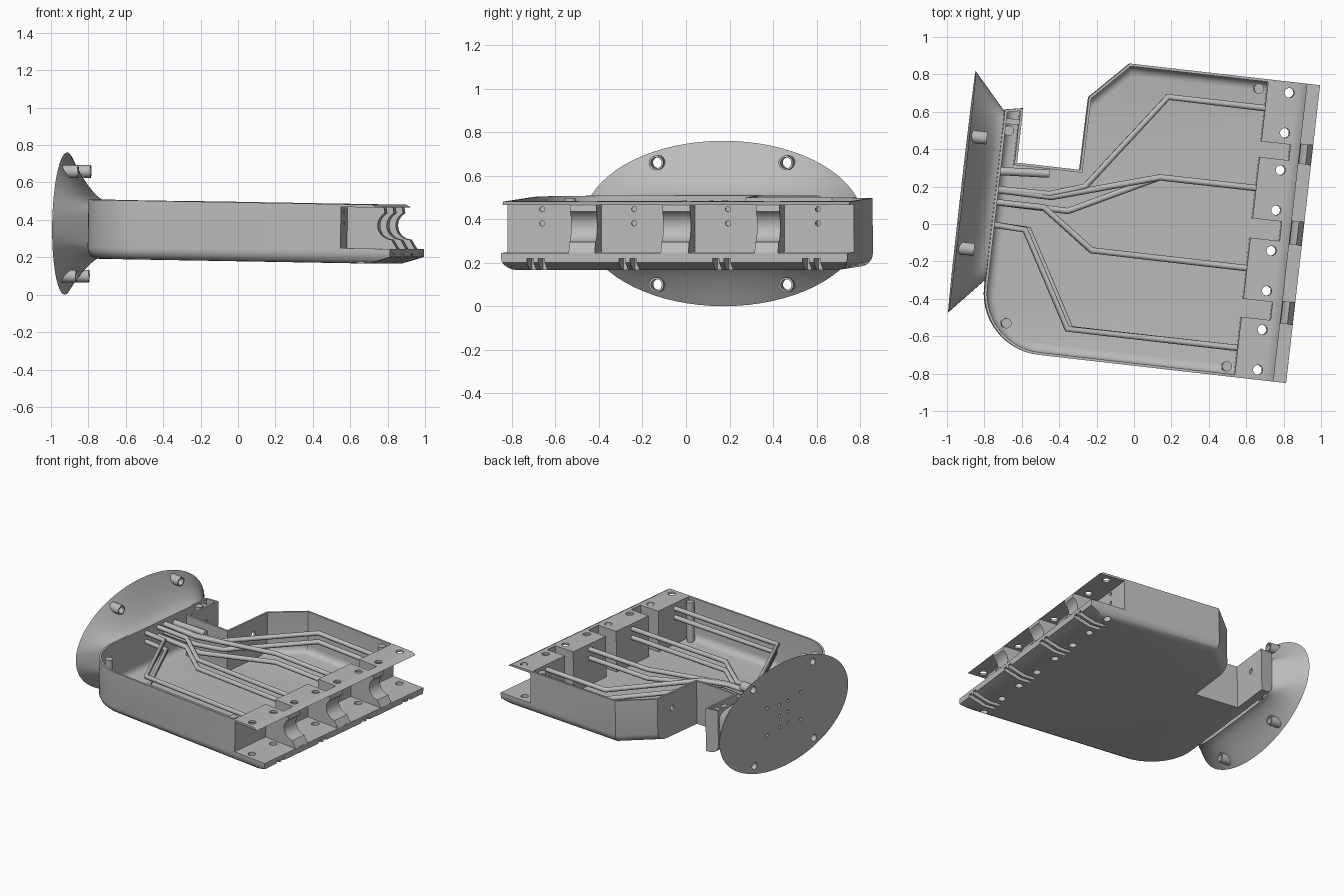
import bpy, bmesh, math
from mathutils import Matrix, Vector

if "Cube" in bpy.data.objects:
    bpy.data.objects.remove(bpy.data.objects["Cube"])

POSE = Matrix.Rotation(math.radians(-6.5), 4, 'Z') @ Matrix.Rotation(math.radians(1.0), 4, 'Y')
grey = bpy.data.materials.new("plain grey")
grey.diffuse_color = (0.5, 0.5, 0.5, 1)
grey.use_nodes = True
grey.node_tree.nodes["Principled BSDF"].inputs["Base Color"].default_value = grey.diffuse_color

BLOCKS = [(-0.753, -0.428), (-0.331, -0.002), (0.102, 0.432), (0.516, 0.85)]
CENTRES = [-0.592, -0.167, 0.267, 0.683]
BOTTOM, TOP = 0.18, 0.495


def new_object(name, bm):
    bmesh.ops.recalc_face_normals(bm, faces=bm.faces)
    me = bpy.data.meshes.new(name)
    bm.to_mesh(me)
    bm.free()
    me.materials.append(grey)
    ob = bpy.data.objects.new(name, me)
    bpy.context.collection.objects.link(ob)
    return ob


def prism(name, pts, lo, hi, rounded=(), radius=0.0, axis='Z'):
    """Extrude a profile; listed lower edges get a fillet. axis Y takes (x, z) points."""
    put = (lambda a, b, h: (a, b, h)) if axis == 'Z' else (lambda a, b, h: (a, h, b))
    bm = bmesh.new()
    low = [bm.verts.new(put(a, b, lo)) for a, b in pts]
    high = [bm.verts.new(put(a, b, hi)) for a, b in pts]
    n = len(pts)
    bm.faces.new(low)
    bm.faces.new(high)
    for i in range(n):
        j = (i + 1) % n
        bm.faces.new((low[i], low[j], high[j], high[i]))
    bmesh.ops.recalc_face_normals(bm, faces=bm.faces)
    edges = [bm.edges.get((low[i], low[(i + 1) % n])) for i in rounded]
    if edges:
        bmesh.ops.bevel(bm, geom=edges, offset=radius, segments=5, profile=0.5,
                        affect='EDGES', clamp_overlap=True)
    return new_object(name, bm)


def box(name, x0, x1, y0, y1, z0, z1):
    return prism(name, [(x0, y0), (x1, y0), (x1, y1), (x0, y1)], z0, z1)


def cylinder(name, centre, r, depth, axis='Z', sides=24):
    bm = bmesh.new()
    rot = Matrix.Rotation(math.pi / 2, 4, 'Y') if axis == 'X' else Matrix()
    bmesh.ops.create_cone(bm, cap_ends=True, segments=sides, radius1=r, radius2=r,
                          depth=depth, matrix=Matrix.Translation(centre) @ rot)
    return new_object(name, bm)


def cut(target, cutter, op='DIFFERENCE'):
    mod = target.modifiers.new("cut", 'BOOLEAN')
    mod.operation, mod.object, mod.solver = op, cutter, 'EXACT'
    bpy.context.view_layer.objects.active = target
    bpy.ops.object.modifier_apply(modifier=mod.name)
    bpy.data.objects.remove(cutter)


def inset(pts, d):
    """Mitred inward offset of a counter-clockwise outline."""
    out = []
    for i, p in enumerate(pts):
        p = Vector(p)
        a = (p - Vector(pts[i - 1])).normalized()
        b = (Vector(pts[(i + 1) % len(pts)]) - p).normalized()
        na, nb = Vector((-a.y, a.x)), Vector((-b.y, b.x))
        out.append(tuple(p + (na + nb) * d / (1 + na.dot(nb))))
    return out


# Tray outer shape: notch at the back, one large round corner
arc = [(-0.433 - 0.33 * math.cos(t), -0.423 - 0.33 * math.sin(t))
       for t in [math.pi / 2 * i / 14 for i in range(15)]]
outline = [(0.9, -0.753), (0.9, 0.85), (-0.127, 0.85), (-0.325, 0.647), (-0.328, 0.255),
           (-0.667, 0.255), (-0.667, 0.548), (-0.763, 0.53)] + arc
n = len(outline)
tray = prism("tray", outline, BOTTOM, TOP, [1, 2] + list(range(7, n)), 0.06)

# Tray cavity, with a toothed edge that leaves the four pocket blocks standing
inner = inset(outline, 0.014)
comb = [(0.618, inner[0][1])]
for (_, lo), (hi, _) in zip(BLOCKS, BLOCKS[1:]):
    comb += [(0.618, lo), (0.775, lo), (0.775, hi), (0.618, hi)]
comb.append((0.618, inner[1][1]))
cavity = comb + inner[2:]
m = len(comb)
cut(tray, prism("cavity", cavity, BOTTOM + 0.016, 0.7,
                [m - 1, m] + list(range(m + 5, len(cavity))), 0.05))

# Saddle profile along the open edge, and bevel under the lip
saddle = [(0.87 + 0.075 * math.cos(t), 0.385 + 0.075 * math.sin(t))
          for t in [math.radians(120 + 150 * i / 12) for i in range(13)]]
cut(tray, prism("saddle", [(0.8, 0.6), (0.8, TOP), (0.828, 0.48)] + saddle +
                [(0.899, 0.262), (1.0, 0.262), (1.0, 0.6)], -1, 1.2, axis='Y'))
cut(tray, prism("lip_bevel", [(0.78, 0.178), (0.9, 0.217), (1.0, 0.25), (1.0, 0.1), (0.78, 0.1)],
                -1, 1.2, axis='Y'))

# Pockets, bolt holes, pipe holes and tie slots
for i, ((lo, hi), c) in enumerate(zip(BLOCKS, CENTRES)):
    cut(tray, box("pocket", 0.632, 1.0, lo - 0.1 if i == 0 else lo + 0.012,
                  hi + 0.1 if i == 3 else hi - 0.012, 0.26, 0.48))
    for s in (-1, 1):
        cut(tray, cylinder("bolt_hole", (0.738, c + s * 0.108, 0.4), 0.026, 1))
        cut(tray, box("tie_slot", 0.70, 1.0, c + s * 0.026 - 0.015, c + s * 0.026 + 0.015,
                      0.1, 0.236))
    for z in (0.457, 0.392):
        cut(tray, cylinder("pipe_hole", (0.63, c, z), 0.012, 0.1, 'X', 16))

# Grommet holes in the notch walls
for x, y in ((-0.325, 0.50), (-0.667, 0.42)):
    cut(tray, cylinder("grommet_hole", (x, y, 0.38), 0.02, 0.06, 'X', 16))

# Elliptical end flange flaring into the tray
SIDES, RINGS = 72, 9
FY, FZ = 0.067, 0.364
bm = bmesh.new()
rings = []


def squarish(v):
    return math.copysign(abs(v) ** 0.35, v)


for k in range(RINGS):
    t = k / (RINGS - 1)
    f = 1 - (1 - t) ** 1.6
    ring = []
    for i in range(SIDES):
        a = 2 * math.pi * i / SIDES
        ca, sa = math.cos(a), math.sin(a)
        y = (1 - t) * 0.65 * ca + t * 0.455 * squarish(ca)
        z = (1 - f) * 0.38 * sa + f * (0.15 * squarish(sa) - 0.022)
        ring.append(bm.verts.new((-0.94 + 0.176 * t, FY + y, FZ + z)))
    rings.append(ring)
for r0, r1 in zip(rings, rings[1:]):
    for i in range(SIDES):
        j = (i + 1) % SIDES
        bm.faces.new((r0[i], r0[j], r1[j], r1[i]))
bm.faces.new(rings[0])
bm.faces.new(rings[-1])
flange = new_object("end_flange", bm)

# Flange bosses with through holes
for sy in (-1, 1):
    for sz in (-1, 1):
        p = (-0.89, FY + sy * 0.3, FZ + sz * 0.28)
        cut(flange, cylinder("boss", p, 0.034, 0.09, 'X'), 'UNION')
        cut(flange, cylinder("boss_hole", p, 0.025, 0.4, 'X'))

# Small ports on the flange back
ports = [(sy * 0.17, sz * 0.1) for sy in (-1, 1) for sz in (-1, 1)]
ports += [(sy * 0.045, z) for sy in (-1, 1) for z in (-0.08, 0.0, 0.08)]
for y, z in ports:
    cut(flange, cylinder("port", (-0.94, FY + y, FZ + z), 0.012, 0.1, 'X', 12))

# Screw pillars inside the tray
for x, y in ((-0.626, -0.605), (0.573, -0.70), (0.574, 0.795), (-0.728, 0.42)):
    cylinder("screw_pillar", (x, y, (BOTTOM + 0.01 + 0.485) / 2), 0.027, 0.295)
box("tab_brace", -0.76, -0.67, 0.455, 0.485, 0.42, 0.475)


# Pipes: one upper and one lower for each pocket, given in plan position
def pipe(name, plan, z, r=0.017):
    cu = bpy.data.curves.new(name, 'CURVE')
    cu.dimensions, cu.bevel_depth, cu.bevel_resolution = '3D', r, 3
    cu.use_fill_caps = True
    sp = cu.splines.new('POLY')
    sp.points.add(len(plan) - 1)
    for q, (x, y) in zip(sp.points, plan):
        q.co = (0.9936 * x - 0.113 * y, 0.113 * x + 0.9936 * y, z, 1)
    cu.materials.append(grey)
    bpy.context.collection.objects.link(bpy.data.objects.new(name, cu))


UP, LOW = 0.457, 0.392
pipe("pipe_a_upper", [(-0.78, 0.0), (-0.59, -0.03), (-0.365, -0.56), (0.545, -0.662)], UP)
pipe("pipe_a_lower", [(-0.78, 0.0), (-0.57, -0.03), (-0.345, -0.56), (0.545, -0.662)], LOW)
pipe("pipe_b_upper", [(-0.77, 0.12), (-0.49, 0.09), (-0.235, -0.14), (0.595, -0.235)], UP)
pipe("pipe_b_lower", [(-0.77, 0.12), (-0.49, 0.09), (-0.235, -0.14), (0.595, -0.235)], LOW)
pipe("pipe_c_upper", [(-0.76, 0.185), (-0.45, 0.145), (0.13, 0.25), (0.645, 0.193)], UP)
pipe("pipe_c_lower", [(-0.77, 0.12), (-0.36, 0.07), (0.13, 0.25), (0.645, 0.193)], LOW)
pipe("pipe_d_upper", [(-0.76, 0.19), (-0.46, 0.16), (-0.27, 0.2), (0.175, 0.68), (0.695, 0.62)], UP)
pipe("pipe_d_lower", [(-0.76, 0.19), (-0.46, 0.16), (-0.27, 0.2), (0.175, 0.68), (0.695, 0.62)], LOW)
pipe("short_nozzle", [(-0.76, 0.285), (-0.46, 0.27)], 0.43, 0.022)

# Smooth the curved parts and set the final pose
for ob in bpy.context.scene.objects:
    ob.matrix_world = POSE
    ob.select_set(ob.type == 'MESH')
bpy.context.view_layer.objects.active = tray
bpy.ops.object.shade_smooth_by_angle(angle=math.radians(30))
